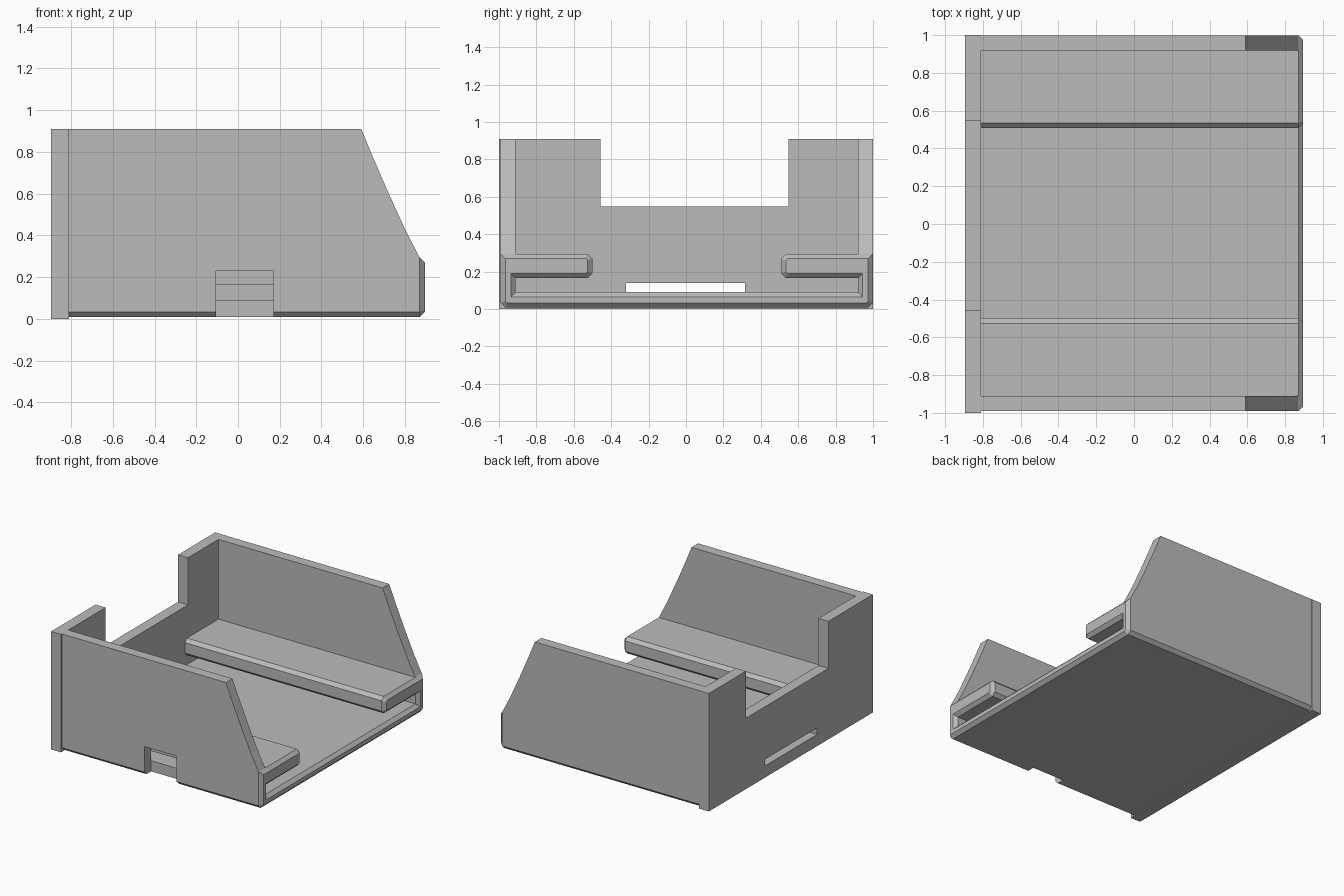
import bpy
import bmesh
from mathutils import Vector

cube = bpy.data.objects.get("Cube")
if cube:
    bpy.data.objects.remove(cube)

grey = bpy.data.materials.new("plain grey")
grey.use_nodes = True
colour = (0.5, 0.5, 0.5, 1)
grey.diffuse_color = colour
grey.node_tree.nodes["Principled BSDF"].inputs["Base Color"].default_value = colour


def prism(name, points, sweep, end_chamfer=0):
    """Extrude a flat outline along a vector, optionally chamfering the far end."""
    bm = bmesh.new()
    base = bm.faces.new([bm.verts.new(p) for p in points])
    swept = bmesh.ops.extrude_face_region(bm, geom=[base], use_keep_orig=True)["geom"]
    verts = [g for g in swept if isinstance(g, bmesh.types.BMVert)]
    end = [g for g in swept if isinstance(g, bmesh.types.BMFace)]
    bmesh.ops.translate(bm, verts=verts, vec=Vector(sweep))
    bmesh.ops.recalc_face_normals(bm, faces=bm.faces[:])
    if end_chamfer:
        bmesh.ops.inset_region(bm, faces=end, thickness=end_chamfer,
                               depth=end_chamfer, use_even_offset=True)
    mesh = bpy.data.meshes.new(name)
    bm.to_mesh(mesh)
    bm.free()
    mesh.materials.append(grey)
    obj = bpy.data.objects.new(name, mesh)
    bpy.context.collection.objects.link(obj)
    return obj


def box(name, lo, hi):
    (x0, y0, z0), (x1, y1, z1) = lo, hi
    corners = [(x0, y0, z0), (x0, y1, z0), (x0, y1, z1), (x0, y0, z1)]
    return prism(name, corners, (x1 - x0, 0, 0))


def cut(target, cutter):
    mod = target.modifiers.new(cutter.name, 'BOOLEAN')
    mod.operation = 'DIFFERENCE'
    mod.solver = 'EXACT'
    mod.object = cutter
    cutter.hide_render = True
    cutter.hide_viewport = True
    cutter.display_type = 'WIRE'


# Tray: floor, side walls and inner shelves share one section along x
chamfer = 0.025
half = [(0.97, 0.008), (0.995, 0.033), (0.995, 0.91), (0.915, 0.91),
        (0.915, 0.295), (0.53, 0.295), (0.505, 0.27), (0.505, 0.19),
        (0.53, 0.165), (0.915, 0.165), (0.915, 0.09)]
section = half + [(-y, z) for y, z in reversed(half)]
tray = prism("tray_with_shelves", [(-0.81, y + 0.004, z) for y, z in section],
             (1.68, 0, 0), chamfer)

# Sloping front edge of both side walls
slope = [(0.59, 0.911), (0.64, 0.79), (0.72, 0.605), (0.8, 0.43),
         (0.868, 0.297), (0.968, 0.197), (1.1, 0.197), (1.1, 1.1), (0.59, 1.1)]
cut(tray, prism("slope_cutter", [(x, -1.2, z) for x, z in slope], (0, 2.4, 0)))

# Notch at the foot of one side wall
cut(tray, box("wall_notch_cutter", (-0.105, -1.2, -0.1), (0.17, -0.91, 0.23)))

# End wall with a wide dip in its top edge and a low slot
outline = [(-1, 0), (1, 0), (1, 0.91), (0.548, 0.91),
           (0.548, 0.547), (-0.457, 0.547), (-0.457, 0.91), (-1, 0.91)]
end_wall = prism("end_wall", [(-0.895, y, z) for y, z in outline], (0.085, 0, 0))
cut(end_wall, box("slot_cutter", (-1.1, -0.32, 0.09), (-0.7, 0.315, 0.14)))
